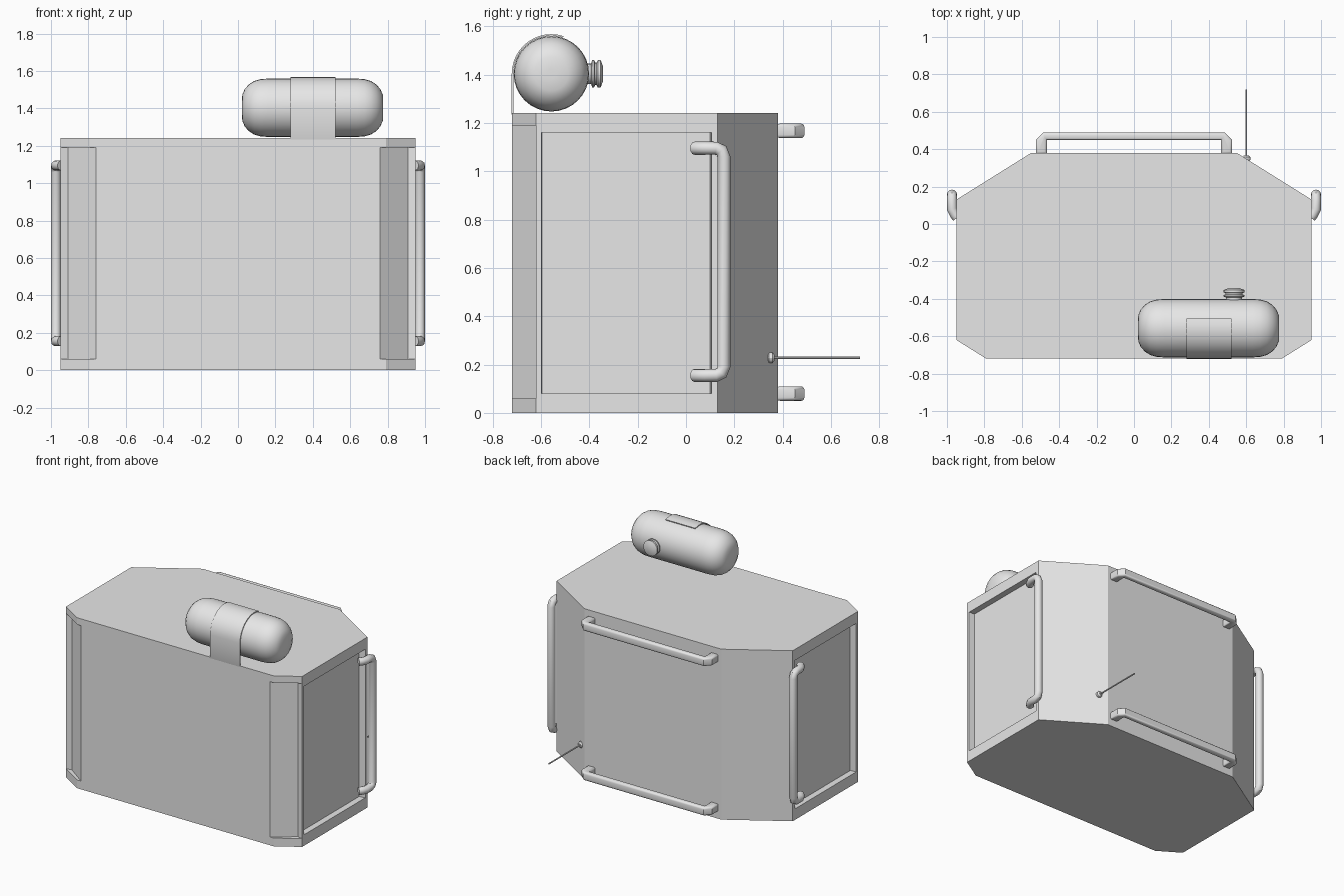
import bpy, bmesh, math
from mathutils import Vector, Matrix

if "Cube" in bpy.data.objects:
    bpy.data.objects.remove(bpy.data.objects["Cube"])

grey = bpy.data.materials.new("light_grey")
grey.diffuse_color = (0.8, 0.8, 0.8, 1)
grey.use_nodes = True
grey.node_tree.nodes["Principled BSDF"].inputs["Base Color"].default_value = grey.diffuse_color


def finish(name, bm, smooth=None):
    bmesh.ops.recalc_face_normals(bm, faces=bm.faces)
    me = bpy.data.meshes.new(name)
    bm.to_mesh(me)
    bm.free()
    me.materials.append(grey)
    ob = bpy.data.objects.new(name, me)
    bpy.context.collection.objects.link(ob)
    if smooth:
        bpy.ops.object.select_all(action='DESELECT')
        ob.select_set(True)
        bpy.context.view_layer.objects.active = ob
        bpy.ops.object.shade_smooth_by_angle(angle=math.radians(smooth))
    return ob


def prism(name, pts, a, b, axis='z', bevel=0, smooth=None):
    """Extrude a closed outline from a to b along z (xy points) or x (yz points)."""
    bm = bmesh.new()
    place = (lambda p, t: (p[0], p[1], t)) if axis == 'z' else (lambda p, t: (t, p[0], p[1]))
    lo = [bm.verts.new(place(p, a)) for p in pts]
    hi = [bm.verts.new(place(p, b)) for p in pts]
    bm.faces.new(lo)
    bm.faces.new(hi)
    n = len(pts)
    for i in range(n):
        j = (i + 1) % n
        bm.faces.new((lo[i], lo[j], hi[j], hi[i]))
    if bevel:
        rims = [e for e in bm.edges if abs(e.verts[0].co.z - e.verts[1].co.z) < 1e-5]
        bmesh.ops.recalc_face_normals(bm, faces=bm.faces)
        bmesh.ops.bevel(bm, geom=rims, offset=bevel, segments=3, profile=0.5, affect='EDGES')
    return finish(name, bm, smooth)


def lathe(name, profile, origin, rot, n=32, smooth=30):
    """Spin (radius, height) points about z, then turn and place the result."""
    bm = bmesh.new()
    rings = []
    for r, h in profile:
        rings.append([bm.verts.new((r * math.cos(2 * math.pi * i / n),
                                    r * math.sin(2 * math.pi * i / n), h)) for i in range(n)])
    for a, b in zip(rings, rings[1:]):
        for i in range(n):
            bm.faces.new((a[i], a[(i + 1) % n], b[(i + 1) % n], b[i]))
    bm.faces.new(rings[0])
    bm.faces.new(rings[-1])
    bm.transform(Matrix.Translation(origin) @ rot)
    return finish(name, bm, smooth)


def tube(name, path, r, n=12):
    """Round bar along a path with mitred bends."""
    bm = bmesh.new()
    pts = [Vector(p) for p in path]
    rings = []
    for i, p in enumerate(pts):
        t = (pts[min(i + 1, len(pts) - 1)] - pts[max(i - 1, 0)]).normalized()
        u = t.cross(Vector((1, 0.02, 0.01))).normalized()
        v = t.cross(u)
        rings.append([bm.verts.new(p + r * (u * math.cos(2 * math.pi * k / n) +
                                            v * math.sin(2 * math.pi * k / n))) for k in range(n)])
    for a, b in zip(rings, rings[1:]):
        for k in range(n):
            bm.faces.new((a[k], a[(k + 1) % n], b[(k + 1) % n], b[k]))
    bm.faces.new(rings[0])
    bm.faces.new(rings[-1])
    return finish(name, bm, 40)


# Pack body: chamfered block
half = [(0.95, -0.62), (0.95, 0.13), (0.55, 0.38)]
outline = [(0.79, -0.72)] + half + [(-x, y) for x, y in reversed(half)] + [(-0.79, -0.72)]
body = prism("body", outline, 0, 1.24)

# Recesses in the side panels and front corners
cutters = []
for s, side in ((1, "right"), (-1, "left")):
    corner = [(0.76, -0.72), (0.91, -0.61), (0.96, -0.622), (1.1, -0.63), (1.1, -0.9), (0.76, -0.9)]
    cutters.append(prism(side + "_corner_cutter", [(s * x, y) for x, y in corner], 0.06, 1.19))
    panel = [(0.905, -0.595), (1.1, -0.61), (1.1, 0.125), (0.905, 0.10)]
    cutters.append(prism(side + "_panel_cutter", [(s * x, y) for x, y in panel], 0.08, 1.16))
for c in cutters:
    c.hide_render = True
    c.hide_viewport = True
    m = body.modifiers.new(c.name, 'BOOLEAN')
    m.operation = 'DIFFERENCE'
    m.solver = 'EXACT'
    m.object = c
# Bake the cuts, then discard the cutters
dg = bpy.context.evaluated_depsgraph_get()
body.data = bpy.data.meshes.new_from_object(body.evaluated_get(dg))
body.modifiers.clear()
for c in cutters:
    bpy.data.objects.remove(c)

# Side handles: vertical grab bars with hooked ends
top_end = [(0.945, 0.035, 1.095), (0.958, 0.05, 1.095), (0.973, 0.08, 1.095),
           (0.973, 0.125, 1.095), (0.973, 0.147, 1.085), (0.973, 0.157, 1.06)]
bar = top_end + [(x, y, 1.25 - z) for x, y, z in reversed(top_end)]
for s, side in ((1, "right"), (-1, "left")):
    tube(side + "_handle", [(s * x, y, z) for x, y, z in bar], 0.027)

# Rear handles: flat rails on two short legs
rail_half = [(0.465, 0.375), (0.525, 0.375), (0.525, 0.45), (0.485, 0.49)]
rail = [(0.465, 0.45)] + rail_half + [(-x, y) for x, y in reversed(rail_half)] + [(-0.465, 0.45)]
for z, where in ((0.05, "lower"), (1.137, "upper")):
    prism(where + "_rear_rail", rail, z, z + 0.06, bevel=0.014, smooth=40)

# Tank lying along x, with rounded ends
cap = [(0.02, 0.0), (0.07, 0.002), (0.10, 0.015), (0.125, 0.037), (0.143, 0.065),
       (0.153, 0.1), (0.156, 0.14)]
L = 0.755
lathe("tank", cap + [(r, L - h) for r, h in reversed(cap)], Vector((0.021, -0.557, 1.403)),
      Matrix.Rotation(math.pi / 2, 4, 'Y'))

# Filler neck and cap on the tank's rear
lathe("filler_cap", [(0.042, 0), (0.042, 0.057), (0.056, 0.062), (0.056, 0.07), (0.046, 0.074),
                     (0.046, 0.08), (0.056, 0.085), (0.056, 0.097), (0.03, 0.107)],
      Vector((0.535, -0.45, 1.403)), Matrix.Rotation(-math.pi / 2, 4, 'X'), 20)

# Strap wrapping over the tank and down into the body
def strap_line(r, drop):
    arc = [(-0.557 + r * math.cos(math.radians(a)), 1.403 + r * math.sin(math.radians(a)))
           for a in range(72, 181, 9)]
    x = -0.557 - r
    return arc + [(x, 1.235), (x + 0.01, 1.21), (x + 0.03, drop)]

prism("tank_strap", strap_line(0.164, 1.19) + strap_line(0.157, 1.195)[::-1],
      0.28, 0.52, axis='x', smooth=30)

# Antenna on the rear chamfer
back = Matrix.Rotation(-math.pi / 2, 4, 'X')
lathe("antenna_base", [(0.014, 0), (0.022, 0.008), (0.022, 0.022), (0.012, 0.032)],
      Vector((0.6, 0.335, 0.228)), back, 12)
lathe("antenna_rod", [(0.005, 0), (0.005, 0.36)], Vector((0.6, 0.36, 0.228)), back, 8)
